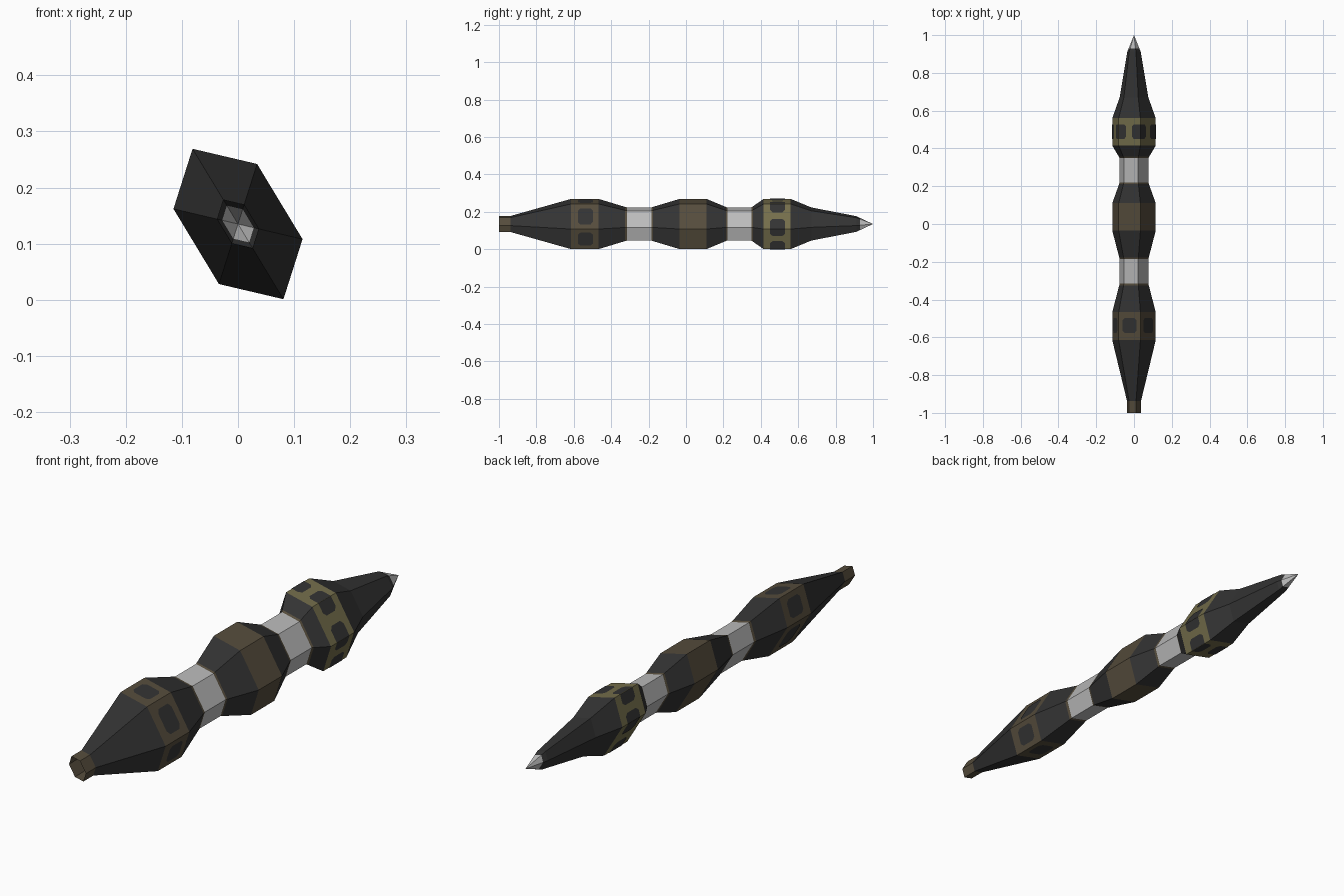
import bpy
from mathutils import Vector

if "Cube" in bpy.data.objects:
    bpy.data.objects.remove(bpy.data.objects["Cube"])

ZC = 0.135
# skewed hexagon cross-section (x, z about the axis), clockwise seen from -y
HALF = [(-0.081, 0.134), (0.034, 0.107), (0.115, -0.027)]
HEX = HALF + [(-x, -z) for x, z in HALF]


def material(name, rgb):
    m = bpy.data.materials.new(name)
    m.diffuse_color = (*rgb, 1)
    m.use_nodes = True
    m.node_tree.nodes["Principled BSDF"].inputs["Base Color"].default_value = m.diffuse_color
    return m


MATS = [material("charcoal", (0.033, 0.033, 0.033)),
        material("light_grey", (0.5, 0.5, 0.5)),
        material("brown", (0.092, 0.073, 0.045)),
        material("olive", (0.175, 0.155, 0.07))]
DARK, GREY, BROWN, OLIVE = range(4)


def make(name, verts, faces, mat_ids):
    me = bpy.data.meshes.new(name)
    me.from_pydata(verts, [], faces)
    for m in MATS:
        me.materials.append(m)
    for p, i in zip(me.polygons, mat_ids):
        p.material_index = i
    me.update()
    ob = bpy.data.objects.new(name, me)
    bpy.context.collection.objects.link(ob)
    return ob


def point(k, s, y):
    x, z = HEX[k % 6]
    return Vector((x * s, y, ZC + z * s))


def loft(name, rings):
    """rings: (y, scale, colour of the segment that follows)"""
    verts, faces, ids = [], [], []
    for y, s, _ in rings:
        verts += [point(k, s, y) for k in range(6)]
    for r in range(len(rings) - 1):
        for k in range(6):
            n = (k + 1) % 6
            a, b = r * 6, r * 6 + 6
            faces.append((a + k, a + n, b + n, b + k))
            ids.append(rings[r][2])
    return make(name, verts, faces, ids)


# hollow hexagonal shaft, open at the rear, with thin brown edges by the grips
loft("shaft", [
    (-1.0, 0.32, BROWN), (-0.938, 0.32, DARK),
    (-0.615, 1.0, BROWN), (-0.467, 1.0, DARK),
    (-0.325, 0.68, BROWN), (-0.315, 0.66, GREY), (-0.185, 0.66, BROWN),
    (-0.177, 0.68, DARK),
    (-0.035, 1.0, BROWN), (0.11, 1.0, DARK),
    (0.213, 0.68, BROWN), (0.221, 0.66, GREY), (0.35, 0.66, BROWN),
    (0.357, 0.70, DARK),
    (0.415, 1.0, OLIVE), (0.56, 1.0, DARK),
    (0.67, 0.66, DARK), (0.912, 0.31, DARK), (0.93, 0.245, DARK)])

# pointed tip
tip = [point(k, 0.245, 0.93) for k in range(6)] + [Vector((0, 1, ZC))]
make("tip", tip, [(k, (k + 1) % 6, 6) for k in range(6)], [GREY] * 6)


def patches(name, outlines):
    """thin dark plates on every side; outline points are (t along side, y)"""
    verts, faces = [], []
    for k in range(6):
        a, b = point(k, 1, 0), point(k + 1, 1, 0)
        d = (b - a).normalized()
        out = Vector((-d.z, 0, d.x)) * 0.0015
        for outline in outlines:
            faces.append(range(len(verts), len(verts) + len(outline)))
            verts += [a.lerp(b, t) + out + Vector((0, y, 0)) for t, y in outline]
    make(name, verts, faces, [DARK] * len(faces))


# rear band: one clipped rectangle in the middle of each side
patches("rear_band_patches", [[
    (0.28, -0.578), (0.72, -0.578), (0.82, -0.565), (0.82, -0.51),
    (0.72, -0.497), (0.28, -0.497), (0.18, -0.51), (0.18, -0.565)]])

# front band: patches wrap over each corner, leaving olive bars between
patches("front_band_patches", [
    [(0, 0.45), (0.25, 0.45), (0.34, 0.463), (0.34, 0.515), (0.25, 0.528), (0, 0.528)],
    [(0.69, 0.45), (1, 0.45), (1, 0.528), (0.69, 0.528), (0.6, 0.515), (0.6, 0.463)]])
